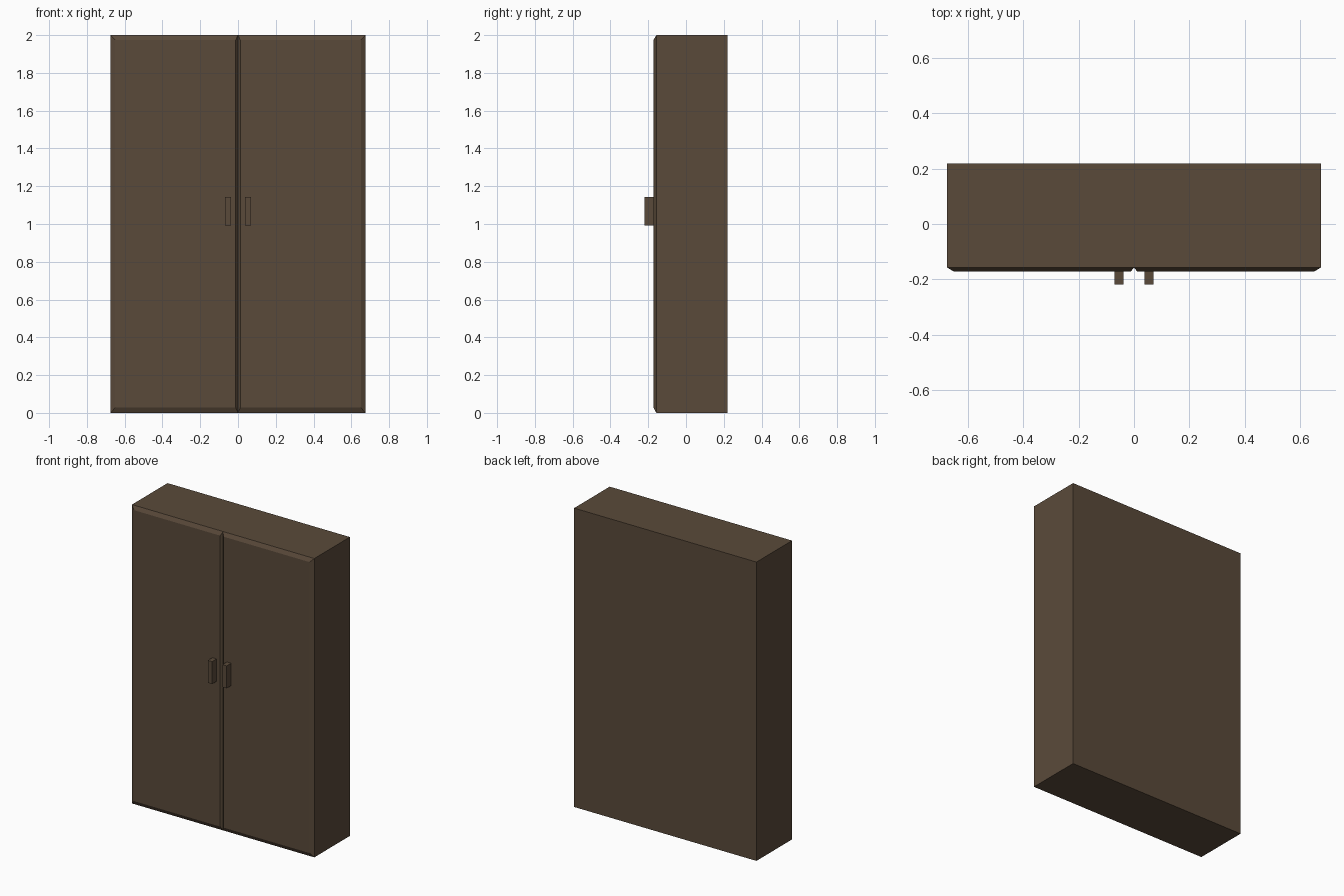
import bpy, bmesh

if "Cube" in bpy.data.objects:
    bpy.data.objects.remove(bpy.data.objects["Cube"])

wood = bpy.data.materials.new("dark brown wood")
wood.diffuse_color = (0.102, 0.0685, 0.0423, 1)
wood.use_nodes = True
wood.node_tree.nodes["Principled BSDF"].inputs["Base Color"].default_value = wood.diffuse_color

BACK, DOOR_BACK, DOOR_FRONT, HANDLE_FRONT = 0.219, -0.157, -0.172, -0.219
W, H = 0.675, 2.0


def make(name, bm):
    bmesh.ops.recalc_face_normals(bm, faces=bm.faces)
    me = bpy.data.meshes.new(name)
    bm.to_mesh(me)
    bm.free()
    me.materials.append(wood)
    ob = bpy.data.objects.new(name, me)
    bpy.context.collection.objects.link(ob)
    return ob


def box(bm, x0, x1, y0, y1, z0, z1):
    vs = bmesh.ops.create_cube(bm, size=1)["verts"]
    for v in vs:
        v.co.x = x1 if v.co.x > 0 else x0
        v.co.y = y1 if v.co.y > 0 else y0
        v.co.z = z1 if v.co.z > 0 else z0
    return vs


# Cabinet carcass
bm = bmesh.new()
box(bm, -W, W, DOOR_BACK, BACK, 0, H)
make("cabinet_body", bm)

for side, s in (("left", -1), ("right", 1)):
    # Door panel with chamfered front edges
    bm = bmesh.new()
    for v in box(bm, 0, W, DOOR_FRONT, DOOR_BACK, 0, H):
        if v.co.y < (DOOR_FRONT + DOOR_BACK) / 2:
            v.co.x += 0.012 if v.co.x < W / 2 else -0.025
            v.co.z += 0.028 if v.co.z < H / 2 else -0.025
        v.co.x *= s
    # The panel sits on the body, so its back face is not needed
    back = [f for f in bm.faces if all(v.co.y > DOOR_BACK - 1e-4 for v in f.verts)]
    bmesh.ops.delete(bm, geom=back, context="FACES_ONLY")
    make(side + "_door", bm)

    # Block handle
    bm = bmesh.new()
    for v in box(bm, 0.038, 0.07, HANDLE_FRONT, DOOR_FRONT, 0.993, 1.143):
        v.co.x *= s
    make(side + "_handle", bm)
